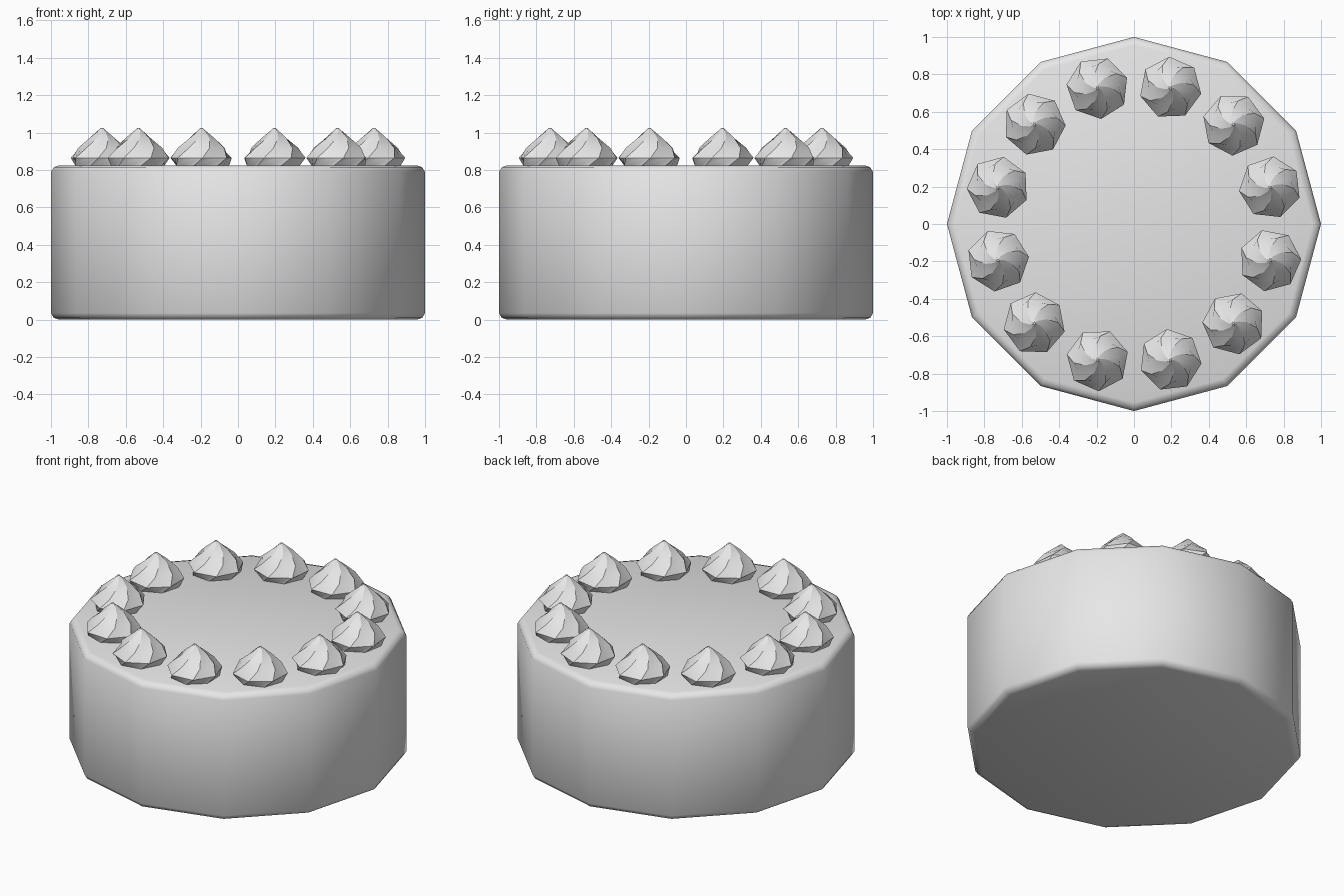
import bpy, bmesh, math

cube = bpy.data.objects.get("Cube")
if cube:
    bpy.data.objects.remove(cube, do_unlink=True)

# One plain icing colour
icing = bpy.data.materials.new("pale_grey_icing")
icing.use_nodes = True
icing.diffuse_color = (0.8, 0.8, 0.8, 1)
icing.node_tree.nodes["Principled BSDF"].inputs["Base Color"].default_value = (0.8, 0.8, 0.8, 1)


def add_object(name, mesh):
    obj = bpy.data.objects.new(name, mesh)
    bpy.context.collection.objects.link(obj)
    return obj


def lathe(name, profile, sides, twist=0.0, groove=1.0):
    """Stack rings of (radius, height); twist turns each ring, groove pulls in every other point."""
    bm = bmesh.new()
    rings = []
    for level, (radius, z) in enumerate(profile):
        ring = []
        for i in range(sides):
            a = math.tau * i / sides + twist * level
            r = radius * (groove if i % 2 else 1.0)
            ring.append(bm.verts.new((r * math.cos(a), r * math.sin(a), z)))
        rings.append(ring)
    for low, high in zip(rings, rings[1:]):
        for i in range(sides):
            j = (i + 1) % sides
            bm.faces.new((low[i], low[j], high[j], high[i]))
    bm.faces.new(rings[0][::-1])
    bm.faces.new(rings[-1])
    mesh = bpy.data.meshes.new(name)
    bm.to_mesh(mesh)
    bm.free()
    mesh.materials.append(icing)
    return mesh


# Cake body: twelve-sided drum with softened rims
TOP = 0.825
body = lathe("cake_body", [(0.955, 0), (0.985, 0.01), (1, 0.035),
                           (1, TOP - 0.035), (0.985, TOP - 0.01), (0.955, TOP)], 12)
body.shade_smooth()
add_object("cake_body", body)

# Piped cream dollop: grooved, twisted cone, shared by all copies
dollop = lathe("cream_dollop", [(0.148, 0), (0.167, 0.04), (0.128, 0.093),
                                (0.07, 0.145), (0.026, 0.182), (0.006, 0.2)],
               14, twist=0.3, groove=0.9)
dollop.shade_smooth()
dollop.set_sharp_from_angle(angle=math.radians(30))

# Ring of twelve dollops around the top
for k in range(12):
    angle = math.radians(15 + 30 * k)
    obj = add_object(f"cream_dollop_{k + 1}", dollop)
    obj.location = (0.753 * math.cos(angle), 0.753 * math.sin(angle), TOP)
    obj.rotation_euler.z = angle
